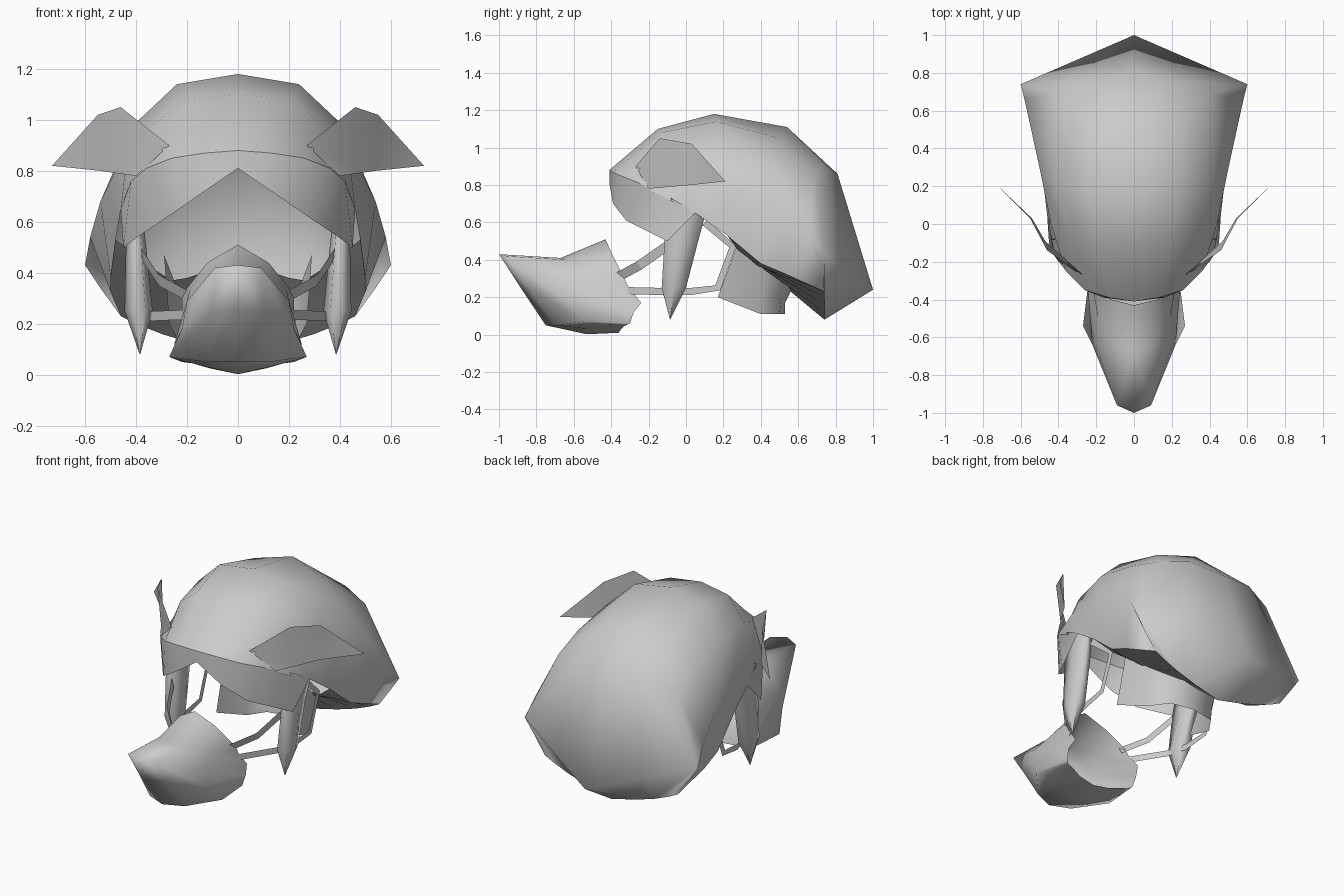
import bpy
import bmesh
from mathutils import Vector

start_cube = bpy.data.objects.get("Cube")
if start_cube:
    bpy.data.objects.remove(start_cube, do_unlink=True)

grey = bpy.data.materials.new("plain grey")
grey.use_nodes = True
grey.diffuse_color = (.6, .6, .6, 1)
grey.node_tree.nodes["Principled BSDF"].inputs["Base Color"].default_value = grey.diffuse_color


def loft(name, rows, closed=False, smooth=True):
    """Skin rows of points on the left half, then mirror across the middle."""
    bm = bmesh.new()
    grid = [[bm.verts.new(point) for point in row] for row in rows]
    for upper, lower in zip(grid, grid[1:]):
        count = len(upper)
        for i in range(count if closed else count - 1):
            j = (i + 1) % count
            bm.faces.new((upper[i], upper[j], lower[j], lower[i]))
    bmesh.ops.remove_doubles(bm, verts=bm.verts, dist=.001)
    bmesh.ops.recalc_face_normals(bm, faces=bm.faces)
    for face in bm.faces:
        face.smooth = smooth
    mesh = bpy.data.meshes.new(name)
    bm.to_mesh(mesh)
    bm.free()
    mesh.materials.append(grey)
    obj = bpy.data.objects.new(name, mesh)
    bpy.context.collection.objects.link(obj)
    mirror = obj.modifiers.new("mirror", "MIRROR")
    mirror.use_clip = True
    mirror.merge_threshold = .001
    return obj


def strap(name, path, width):
    """Flat ribbon following a path, its width lying in the side plane."""
    points = [Vector(p) for p in path]
    edges = ([], [])
    for i, point in enumerate(points):
        along = points[min(i + 1, len(points) - 1)] - points[max(i - 1, 0)]
        across = Vector((1, 0, 0)).cross(along).normalized() * width / 2
        edges[0].append(point + across)
        edges[1].append(point - across)
    return loft(name, edges, smooth=False)


def blade(name, rings):
    """Six-sided tapering lock; a ring is centre x, y, z, half sizes in x, y and tilt."""
    rows = []
    for x, y, z, rx, ry, tilt in rings:
        shape = ((1, 0), (.5, 1), (-.5, 1), (-1, 0), (-.5, -1), (.5, -1))
        rows.append([(x + rx * a, y + ry * b, z - tilt * b) for a, b in shape])
    return loft(name, rows, closed=True)


# Large hair shell: arches from the brow over the crown to the nape
brow = [(0, -.41, .88), (.13, -.39, .87), (.26, -.35, .85), (.36, -.25, .81), (.42, -.17, .76)]
temple = (.46, .05, .65)
side_rim = [(.48, .22, .53), (.5, .4, .38), (.5, .53, .325)]
back_rim = [(0, .74, .08), (.17, .74, .12), (.3, .74, .16), (.4, .74, .2), (.46, .74, .23)]
loft("hair_shell", [
    brow,
    [(0, -.15, 1.1), (.2, -.13, 1.08), (.35, -.07, .97), (.44, 0, .83), temple],
    [(0, .15, 1.18), (.24, .16, 1.14), (.41, .2, .98), (.49, .25, .78), side_rim[0]],
    [(0, .54, 1.11), (.24, .5, 1.05), (.42, .47, .92), (.54, .48, .68), side_rim[1]],
    [(0, .81, .86), (.22, .755, .9), (.4, .69, .86), (.58, .66, .54), side_rim[2]],
    [(0, 1, .24), (.3, .87, .33), (.6, .74, .43), (.54, .735, .34), back_rim[-1]],
    back_rim,
])

# Underside of the hair, sloping up from the rim to the neck opening
loft("hair_underside", [
    side_rim + back_rim[::-1],
    [(.38, .28, .45), (.34, .32, .42), (.3, .35, .395), (.26, .38, .37),
     (.2, .37, .38), (.14, .35, .4), (.07, .335, .41), (0, .32, .43)],
])

# Fringe hanging from the brow, with a raised middle and low side points
loft("fringe", [
    brow + [temple],
    [(0, -.41, .81), (.08, -.4, .755), (.16, -.39, .7), (.29, -.32, .61),
     (.38, -.2, .55), (.45, -.1, .5)],
])

# Thin swept ears
loft("ears", [
    [(.27, -.27, .9), (.46, -.14, 1.05), (.55, .03, 1.02), (.73, .21, .82)],
    [(.4, -.2, .78), (.47, -.09, .79), (.54, .03, .8), (.73, .21, .82)],
])

# Pointed side locks in front of the ears
blade("side_locks", [
    (.415, .01, .68, .035, .09, .05),
    (.4, -.025, .5, .04, .09, 0),
    (.39, -.065, .25, .055, .065, 0),
    (.385, -.085, .08, .001, .001, 0),
])

# Curved strip of hair behind the neck
loft("nape_hair", [
    [(0, .57, .25), (.16, .53, .27), (.24, .43, .34), (.29, .27, .47)],
    [(0, .53, .17), (.15, .51, .19), (.23, .41, .25), (.28, .22, .33)],
    [(0, .53, .11), (.15, .5, .11), (.22, .4, .11), (.27, .17, .2)],
])

# Snout mask, open at the back: bridge, pointed tip, chin and underside
loft("snout_mask", [
    [(0, -.43, .51), (.12, -.4, .44), (.2, -.35, .34), (.22, -.33, .3)],
    [(0, -.67, .41), (.1, -.64, .4), (.19, -.5, .33), (.22, -.31, .26)],
    [(0, -1, .43), (.09, -.96, .42), (.2, -.64, .29), (.23, -.24, .17)],
    [(0, -.89, .26), (.1, -.84, .25), (.22, -.64, .18), (.25, -.28, .12)],
    [(0, -.75, .05), (.12, -.7, .05), (.27, -.54, .07), (.24, -.3, .06)],
    [(0, -.53, .002), (.12, -.52, .03), (.22, -.48, .055), (.22, -.32, .05)],
    [(0, -.36, .01), (.11, -.35, .025), (.18, -.33, .045), (.22, -.32, .05)],
])

# Straps holding the mask
strap("upper_straps", [(.2, -.36, .31), (.31, -.25, .37), (.38, -.1, .475), (.39, 0, .53)], .05)
strap("lower_straps", [(.22, -.31, .235), (.34, -.1, .23), (.37, .02, .23), (.38, .17, .25),
                       (.38, .25, .47), (.4, .1, .6)], .038)
